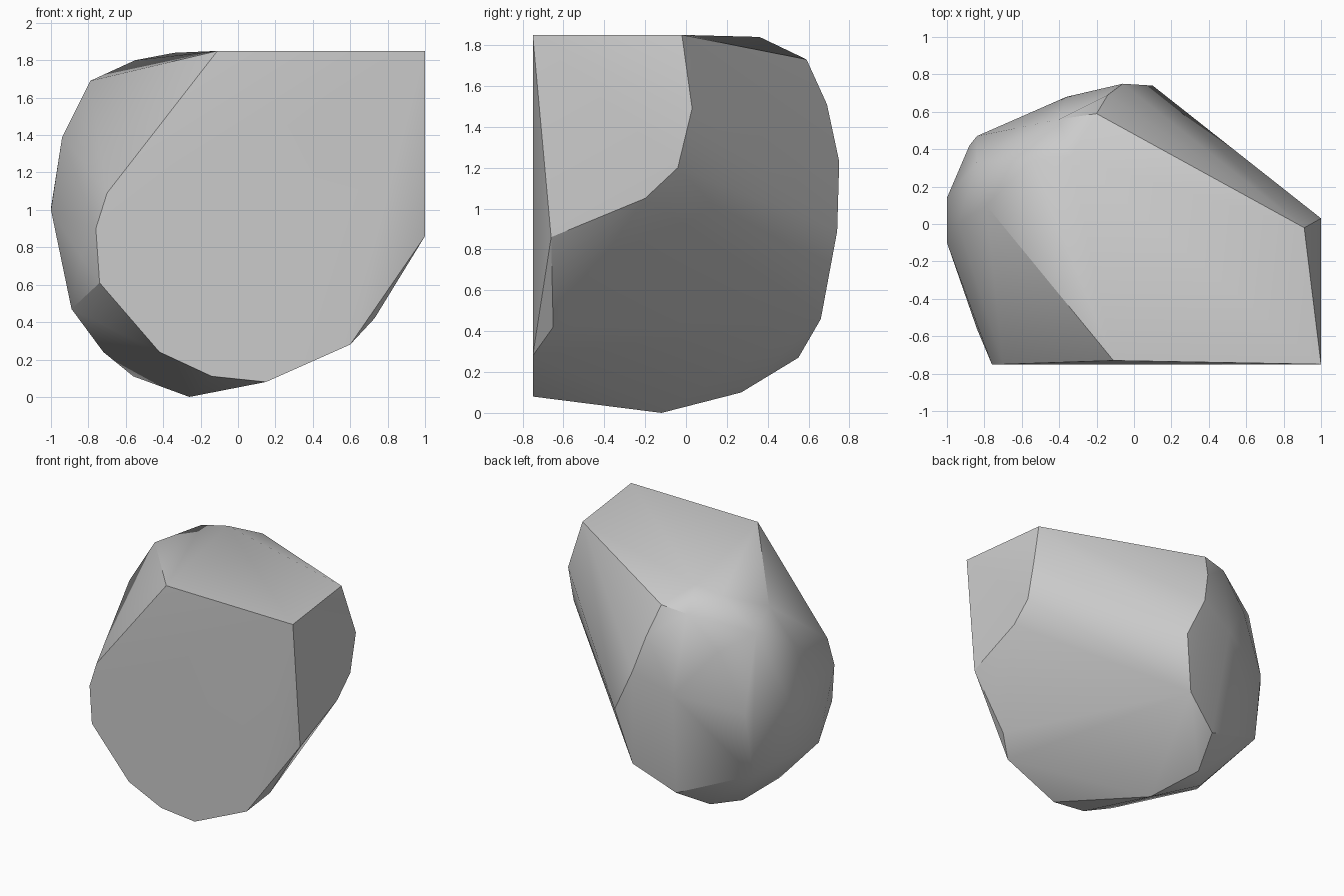
import bpy
import bmesh
import math

# Remove the default cube if present
default_cube = bpy.data.objects.get("Cube")
if default_cube:
    bpy.data.objects.remove(default_cube, do_unlink=True)


def make_material(name, colour):
    material = bpy.data.materials.new(name)
    material.use_nodes = True
    material.diffuse_color = colour
    shader = material.node_tree.nodes["Principled BSDF"]
    shader.inputs["Base Color"].default_value = colour
    shader.inputs["Roughness"].default_value = 0.9
    return material


def front_outline(pairs, y):
    """Place an x/z outline on the front plane."""
    return [(x, y, z) for x, z in pairs]


def side_outline(pairs, x):
    """Place a y/z outline on the right-hand cut plane."""
    return [(x, y, z) for y, z in pairs]


# Broad flat front cut
front = front_outline([(1, 1.85), (.6, .28), (.15, .08), (-.14, .11), (-.42, .24),
                       (-.74, .61), (-.76, .9), (-.7, 1.09)], -.75)

# Vertical cut on the +x side
side = side_outline([(.03, 1.49), (-.04, 1.2), (-.2, 1.05), (-.66, .86)], 1)

# Rim of the sloping top
top = [(.91, -.02, 1.85), (-.11, -.73, 1.85), (-.34, .36, 1.84), (-.2, .59, 1.73),
       (-.4, .56, 1.7), (-.55, .34, 1.8), (-.79, .1, 1.69)]

# Rounded back
back = [(-.14, .69, 1.51), (-.06, .75, 1.23), (.1, .74, .89), (0, .66, .46),
        (-.3, .55, .27), (-.36, .68, 1.1), (-.64, .51, 1.45), (-.84, .47, 1)]

# Rounded -x flank
flank = [(-.84, .33, 1.58), (-.94, 0, 1.39), (-1, .14, 1.01), (-1, -.1, 1),
         (-.88, .42, .97), (-.85, .39, .49), (-.89, -.37, .47), (-.84, -.56, .75)]

# Underside
underside = [(-.26, -.12, 0), (-.4, .27, .1), (-.56, .1, .11),
             (-.72, -.13, .24), (.73, -.65, .42)]

# Wrap all the chipped outlines in one solid boulder
bm = bmesh.new()
for point in front + side + top + back + flank + underside:
    bm.verts.new(point)
hull = bmesh.ops.convex_hull(bm, input=bm.verts[:], use_existing_faces=False)
leftovers = [g for g in hull["geom_interior"] + hull["geom_unused"]
             if isinstance(g, bmesh.types.BMVert)]
bmesh.ops.delete(bm, geom=list(set(leftovers)), context="VERTS")
bmesh.ops.dissolve_limit(bm, angle_limit=math.radians(2),
                         verts=bm.verts[:], edges=bm.edges[:])
bmesh.ops.recalc_face_normals(bm, faces=bm.faces[:])

mesh = bpy.data.meshes.new("boulder")
bm.to_mesh(mesh)
bm.free()
boulder = bpy.data.objects.new("boulder", mesh)
bpy.context.collection.objects.link(boulder)
mesh.materials.append(make_material("stone grey", (.6, .6, .6, 1)))

# Soft shading with crisp edges around the flat cuts
bpy.ops.object.select_all(action="DESELECT")
boulder.select_set(True)
bpy.context.view_layer.objects.active = boulder
bpy.ops.object.shade_smooth_by_angle(angle=math.radians(30))
